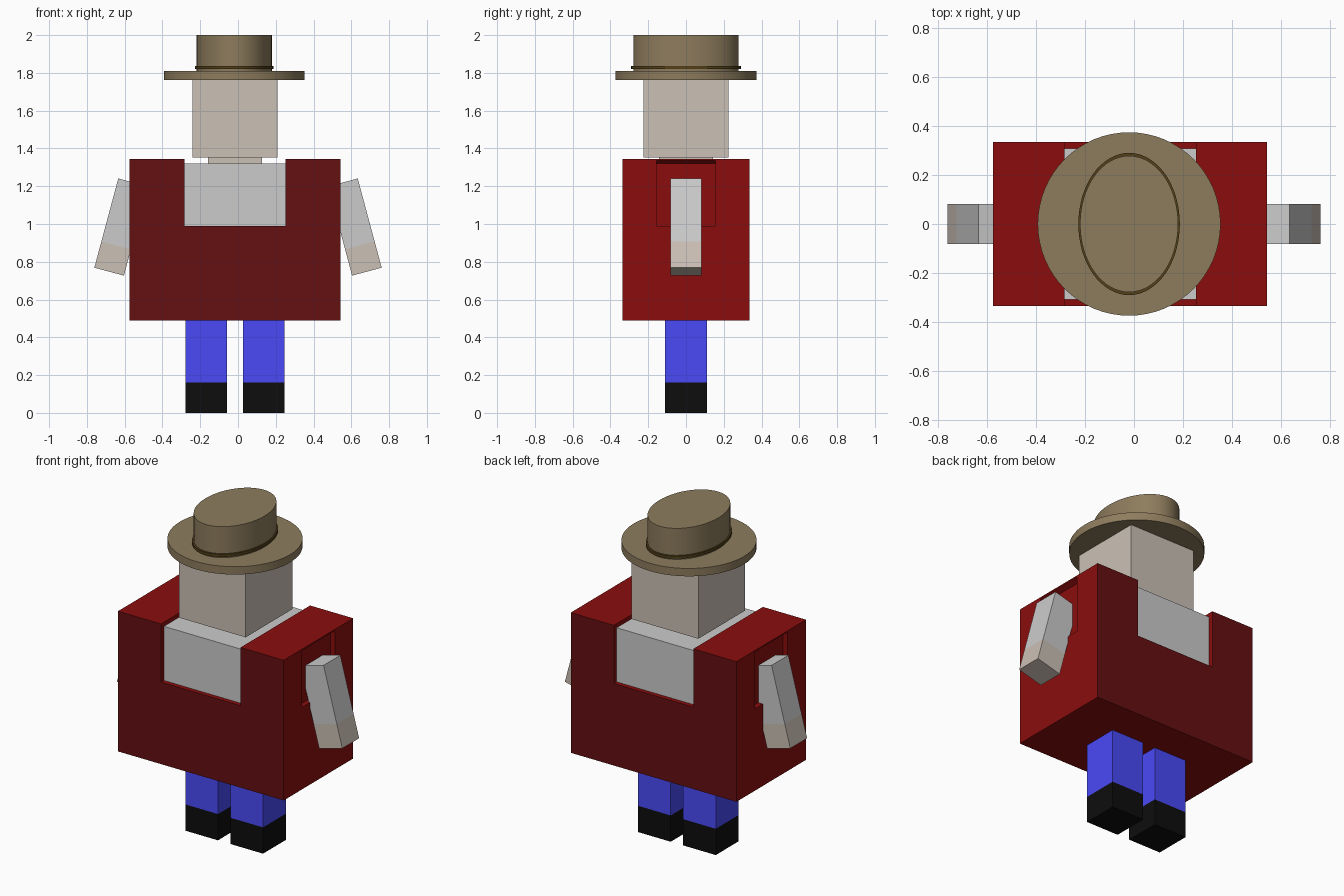
import bpy, bmesh, math
from mathutils import Vector

if "Cube" in bpy.data.objects:
    bpy.data.objects.remove(bpy.data.objects["Cube"])

CX = -0.016  # centre line of body and head


def material(name, rgb):
    m = bpy.data.materials.new(name)
    m.diffuse_color = (*rgb, 1)
    m.use_nodes = True
    m.node_tree.nodes["Principled BSDF"].inputs["Base Color"].default_value = m.diffuse_color
    return m


RED = material("red_cloth", (0.26, 0.004, 0.004))
DARK_RED = material("dark_red_cloth", (0.13, 0.005, 0.006))
WHITE = material("shirt_cloth", (0.78, 0.78, 0.78))
SKIN = material("skin", (0.60, 0.527, 0.465))
BLUE = material("blue_cloth", (0.067, 0.067, 0.93))
BLACK = material("black_leather", (0.004, 0.004, 0.004))
TAN = material("hat_felt", (0.27, 0.202, 0.11))
BROWN = material("hat_band", (0.085, 0.05, 0.009))


def prism(name, profile, half_depth, mat=None):
    """Extrude an x/z profile along y, centred on y = 0."""
    bm = bmesh.new()
    face = bm.faces.new([bm.verts.new((x, -half_depth, z)) for x, z in profile])
    new = bmesh.ops.extrude_face_region(bm, geom=[face])["geom"]
    bmesh.ops.translate(bm, vec=(0, 2 * half_depth, 0),
                        verts=[v for v in new if isinstance(v, bmesh.types.BMVert)])
    bmesh.ops.recalc_face_normals(bm, faces=bm.faces)
    mesh = bpy.data.meshes.new(name)
    bm.to_mesh(mesh)
    bm.free()
    ob = bpy.data.objects.new(name, mesh)
    bpy.context.collection.objects.link(ob)
    if mat:
        mesh.materials.append(mat)
    return ob


def box(name, x0, x1, z0, z1, half_depth, mat):
    return prism(name, [(x0, z0), (x1, z0), (x1, z1), (x0, z1)], half_depth, mat)


def disc(name, rx, ry, z0, z1, mat):
    bpy.ops.mesh.primitive_cylinder_add(vertices=64, radius=1, depth=z1 - z0,
                                        location=(-0.02, 0, (z0 + z1) / 2))
    ob = bpy.context.object
    ob.name = name
    ob.scale = (rx, ry, 1)
    bpy.ops.object.transform_apply(location=False, rotation=False, scale=True)
    bpy.ops.object.shade_smooth_by_angle(angle=math.radians(30))
    ob.data.materials.append(mat)


# Vest with a neck notch running front to back; front and back panels are darker
W, N = 0.559, 0.268
vest = prism("vest", [(CX - W, 0.49), (CX + W, 0.49), (CX + W, 1.345), (CX + N, 1.345),
                      (CX + N, 0.99), (CX - N, 0.99), (CX - N, 1.345), (CX - W, 1.345)],
             0.335, RED)
vest.data.materials.append(DARK_RED)
for poly in vest.data.polygons:
    poly.material_index = int(abs(poly.normal.y) > 0.9)

# Shirt filling the notch
box("shirt", CX - N, CX + N, 0.99, 1.32, 0.308, WHITE)

for side, s in (("left", -1), ("right", 1)):
    # Shallow arm hole with a sloping top
    x_in, x_out = CX + s * (W - 0.03), CX + s * (W + 0.01)
    cutter = prism(side + "_arm_hole_cutter",
                   [(x_in, 0.99), (x_out, 0.99), (x_out, 1.342), (x_in, 1.32)], 0.157, RED)
    cutter.hide_render = True
    cutter.hide_set(True)
    cut = vest.modifiers.new(side + "_arm_hole", "BOOLEAN")
    cut.operation = "DIFFERENCE"
    cut.solver = "EXACT"
    cut.object = cutter

    # Sleeve and hand, tilted away from the body
    tilt = math.radians(15)
    down = Vector((s * math.sin(tilt), -math.cos(tilt)))
    inward = Vector((-s * math.cos(tilt), -math.sin(tilt))) * 0.162
    top = Vector((s * 0.634, 1.241))
    for part, a, b, mat in (("sleeve", 0, 0.345, WHITE), ("hand", 0.345, 0.489, SKIN)):
        p, q = top + down * a, top + down * b
        prism(f"{side}_{part}", [p, q, q + inward, p + inward], 0.081, mat)

    # Leg and shoe
    lx = CX + s * 0.152
    box(side + "_leg", lx - 0.11, lx + 0.11, 0.16, 0.49, 0.11, BLUE)
    box(side + "_shoe", lx - 0.11, lx + 0.11, 0, 0.16, 0.11, BLACK)

# Neck and head
box("neck", CX - 0.142, CX + 0.142, 1.32, 1.355, 0.142, SKIN)
box("head", CX - 0.225, CX + 0.225, 1.353, 1.765, 0.225, SKIN)

# Hat
disc("hat_brim", 0.373, 0.374, 1.763, 1.811, TAN)
disc("hat_crown", 0.2, 0.278, 1.811, 2.0, TAN)
disc("hat_band", 0.207, 0.29, 1.82, 1.836, BROWN)
